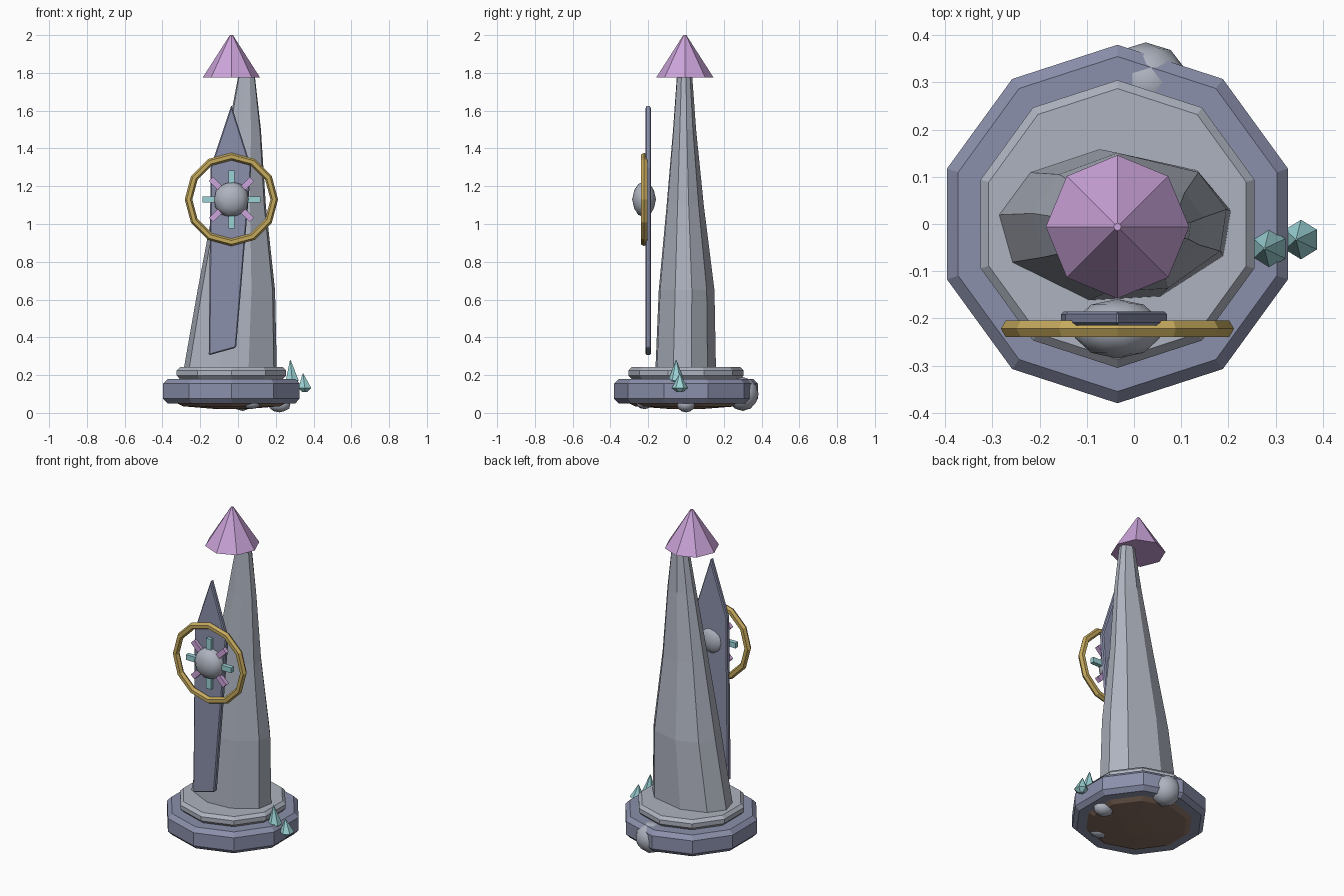
import bpy, bmesh, math, random
from mathutils import Matrix, Vector

if "Cube" in bpy.data.objects:
    bpy.data.objects.remove(bpy.data.objects["Cube"], do_unlink=True)
random.seed(4)
CX = -0.035  # axis shared by base, roof and emblem


def material(name, rgb):
    m = bpy.data.materials.new(name)
    m.use_nodes = True
    m.diffuse_color = (*rgb, 1)
    m.node_tree.nodes["Principled BSDF"].inputs["Base Color"].default_value = (*rgb, 1)
    return m


STONE = material("pale stone", (0.42, 0.45, 0.52))
SLATE = material("blue slate", (0.26, 0.28, 0.41))
PINK = material("lilac", (0.60, 0.37, 0.70))
GOLD = material("gold", (0.56, 0.40, 0.11))
TEAL = material("pale teal", (0.33, 0.65, 0.67))
EARTH = material("brown earth", (0.25, 0.16, 0.12))


def finish(name, bm, mat, smooth=False):
    bmesh.ops.recalc_face_normals(bm, faces=bm.faces)
    me = bpy.data.meshes.new(name)
    bm.to_mesh(me)
    bm.free()
    me.materials.append(mat)
    for p in me.polygons:
        p.use_smooth = smooth
    ob = bpy.data.objects.new(name, me)
    bpy.context.collection.objects.link(ob)
    return ob


def loft(name, sections, sides, mat, turn=0.0, jitter=0.0):
    """Stack of polygon rings, each given as (z, cx, cy, rx, ry)."""
    bm = bmesh.new()
    rings = []
    wobble = [random.uniform(-jitter, jitter) for _ in range(sides)]
    for z, cx, cy, rx, ry in sections:
        ring = []
        for i in range(sides):
            a = turn + math.tau * i / sides + wobble[i]
            ring.append(bm.verts.new((cx + rx * math.cos(a), cy + ry * math.sin(a), z)))
        rings.append(ring)
    for lo, hi in zip(rings, rings[1:]):
        for i in range(sides):
            j = (i + 1) % sides
            bm.faces.new((lo[i], lo[j], hi[j], hi[i]))
    bm.faces.new(rings[0][::-1])
    bm.faces.new(rings[-1])
    return finish(name, bm, mat)


def drum(name, z0, z1, r, chamfer, mat):
    steps = [(z0, r - chamfer), (z0 + chamfer, r), (z1 - chamfer, r), (z1, r - chamfer)]
    return loft(name, [(z, CX, 0, s, s) for z, s in steps], 10, mat, math.pi / 2)


def rock(name, centre, size, mat, detail=2):
    bm = bmesh.new()
    bmesh.ops.create_icosphere(bm, subdivisions=detail, radius=1)
    bmesh.ops.scale(bm, vec=size, verts=bm.verts)
    bmesh.ops.translate(bm, vec=centre, verts=bm.verts)
    return finish(name, bm, mat, True)


# Stepped base and the earth beneath it
drum("base_ring", 0.05, 0.18, 0.38, 0.025, SLATE)
drum("upper_step", 0.18, 0.242, 0.305, 0.018, STONE)
loft("earth_underside", [(0.02, CX, 0, 0.08, 0.08), (0.035, CX, 0, 0.27, 0.27),
                         (0.06, CX, 0, 0.32, 0.32)], 10, EARTH, math.pi / 2)

# Leaning faceted tower
loft("tower", [(0.23, -0.04, -0.003, 0.25, 0.163),
               (0.65, -0.008, 0.002, 0.208, 0.15),
               (1.1, 0.01, -0.005, 0.14, 0.1),
               (1.5, 0.035, -0.008, 0.088, 0.062),
               (1.8, 0.046, -0.008, 0.042, 0.04)], 9, STONE, 0.2, 0.12)

# Pointed roof
loft("roof", [(1.775, CX, -0.006, 0.152, 0.152),
              (2.0, CX, -0.006, 0.008, 0.008)], 8, PINK, math.pi / 2)

# Pointed slab standing before the tower
bm = bmesh.new()
outline = [(-0.155, 0.305), (-0.01, 0.345), (0.07, 1.3), (CX, 1.63), (-0.145, 1.3)]
front = bm.faces.new([bm.verts.new((x, -0.215, z)) for x, z in outline])
back = bmesh.ops.extrude_face_region(bm, geom=[front])
bmesh.ops.translate(bm, vec=(0, 0.03, 0),
                    verts=[v for v in back["geom"] if isinstance(v, bmesh.types.BMVert)])
slab = finish("front_slab", bm, SLATE)
bevel = slab.modifiers.new("edge", "BEVEL")
bevel.width = 0.006
bevel.segments = 1

# Gold ring
hub = Vector((CX, -0.222, 1.13))
bm = bmesh.new()
hoops = []
for i in range(12):
    a = math.tau * i / 12
    out = Vector((math.cos(a), 0, math.sin(a)))
    hoops.append([bm.verts.new(hub + out * (0.227 + 0.02 * math.cos(b)) + Vector((0, 0.02 * math.sin(b), 0)))
                  for b in [math.tau * k / 6 for k in range(6)]])
for i in range(12):
    for k in range(6):
        p, q, n = hoops[i], hoops[(i + 1) % 12], (k + 1) % 6
        bm.faces.new((p[k], p[n], q[n], q[k]))
finish("gold_ring", bm, GOLD)

# Orb and its alternating rays
rock("orb", hub, (0.095, 0.063, 0.095), STONE)
for i in range(8):
    bm = bmesh.new()
    bmesh.ops.create_cube(bm, size=1)
    bmesh.ops.scale(bm, vec=(0.08, 0.026, 0.032), verts=bm.verts)
    bmesh.ops.translate(bm, vec=(0.113, 0, 0), verts=bm.verts)
    bmesh.ops.transform(bm, verts=bm.verts,
                        matrix=Matrix.Translation(hub) @ Matrix.Rotation(i * math.pi / 4, 4, 'Y'))
    finish(f"ray_{i + 1}", bm, PINK if i % 2 else TEAL)

# Crystals on the rim
for n, (x, y, z, h) in enumerate([(0.287, -0.052, 0.16, 0.12), (0.354, -0.033, 0.12, 0.088)]):
    loft(f"crystal_{n + 1}", [(z - 0.01, x, y, 0.015, 0.015), (z + 0.012, x, y, 0.039, 0.042),
                              (z + h, x - 0.01, y, 0.002, 0.002)], 6, TEAL, math.pi / 6)

# Boulders
rock("back_boulder", (0.025, 0.3, 0.1), (0.09, 0.085, 0.09), STONE)
rock("side_stone", (0.22, 0.0, 0.045), (0.06, 0.05, 0.042), STONE)
rock("front_stone", (0.07, -0.22, 0.055), (0.055, 0.045, 0.035), STONE)
